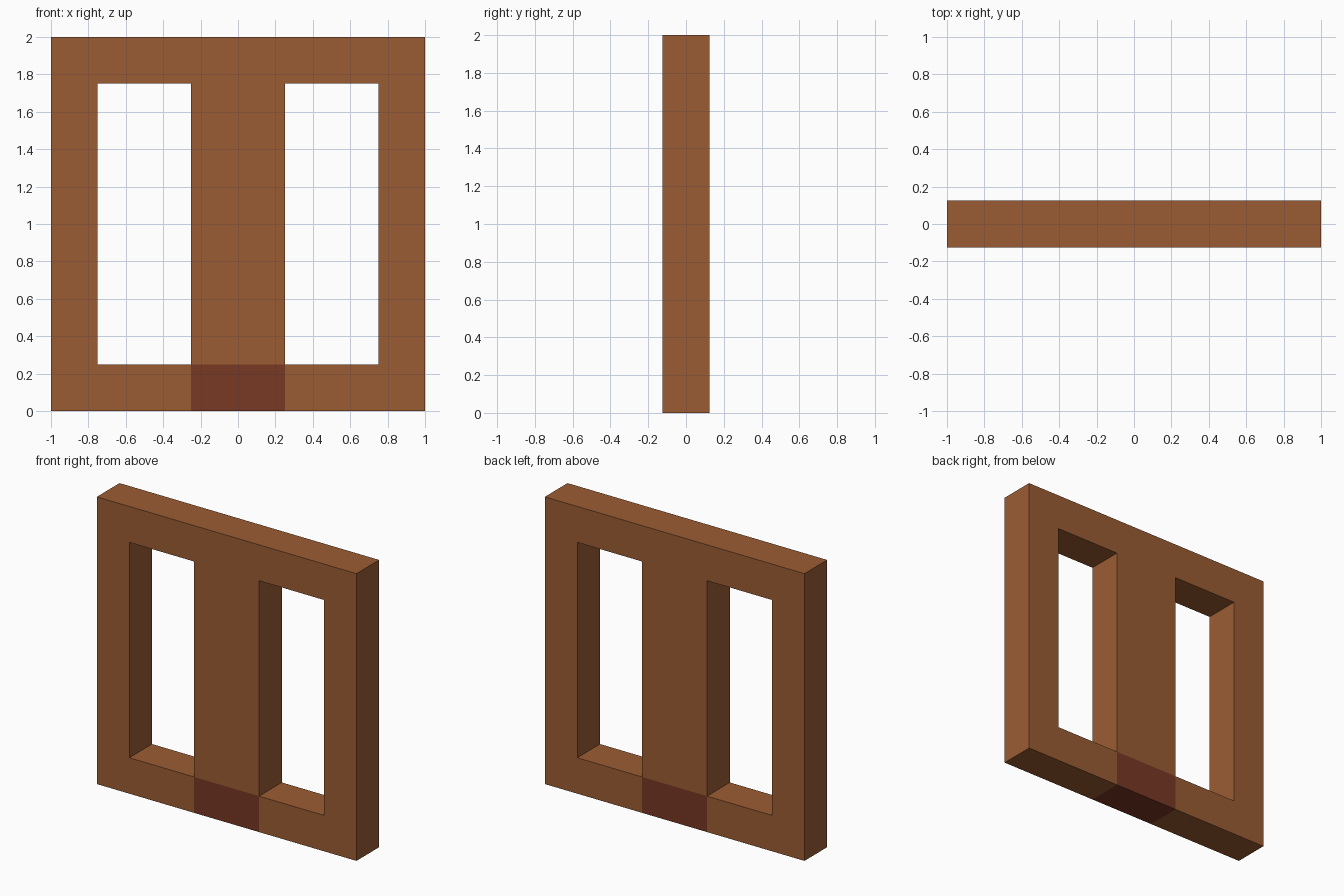
import bpy

if "Cube" in bpy.data.objects:
    bpy.data.objects.remove(bpy.data.objects["Cube"])

DEPTH = 0.25


def material(name, rgb):
    mat = bpy.data.materials.new(name)
    mat.diffuse_color = (*rgb, 1.0)
    mat.use_nodes = True
    mat.node_tree.nodes["Principled BSDF"].inputs["Base Color"].default_value = mat.diffuse_color
    return mat


wood = material("brown_wood", (0.328, 0.107, 0.034))
dark = material("dark_red_brown", (0.188, 0.040, 0.017))


def box(name, x0, x1, z0, z1, mat):
    """Box of the common depth, spanning x0..x1 and z0..z1."""
    bpy.ops.mesh.primitive_cube_add(size=1, location=((x0 + x1) / 2, 0, (z0 + z1) / 2))
    obj = bpy.context.object
    obj.name = name
    obj.scale = (x1 - x0, DEPTH, z1 - z0)
    bpy.ops.object.transform_apply(location=True, rotation=False, scale=True)
    obj.data.materials.append(mat)
    return obj


# Top rail and wide centre post
box("top_rail", -1, 1, 1.75, 2, wood)
box("centre_post", -0.25, 0.25, 0.25, 1.75, wood)

# Outer posts and bottom rails, mirrored left and right
for name, x0, x1, z0, z1 in (("side_post", 0.75, 1, 0, 1.75),
                             ("bottom_rail", 0.25, 0.75, 0, 0.25)):
    part = box(name, x0, x1, z0, z1, wood)
    part.modifiers.new("Mirror", "MIRROR").use_axis = (True, False, False)

# Dark block at the foot of the centre post
box("base_block", -0.25, 0.25, 0, 0.25, dark)
